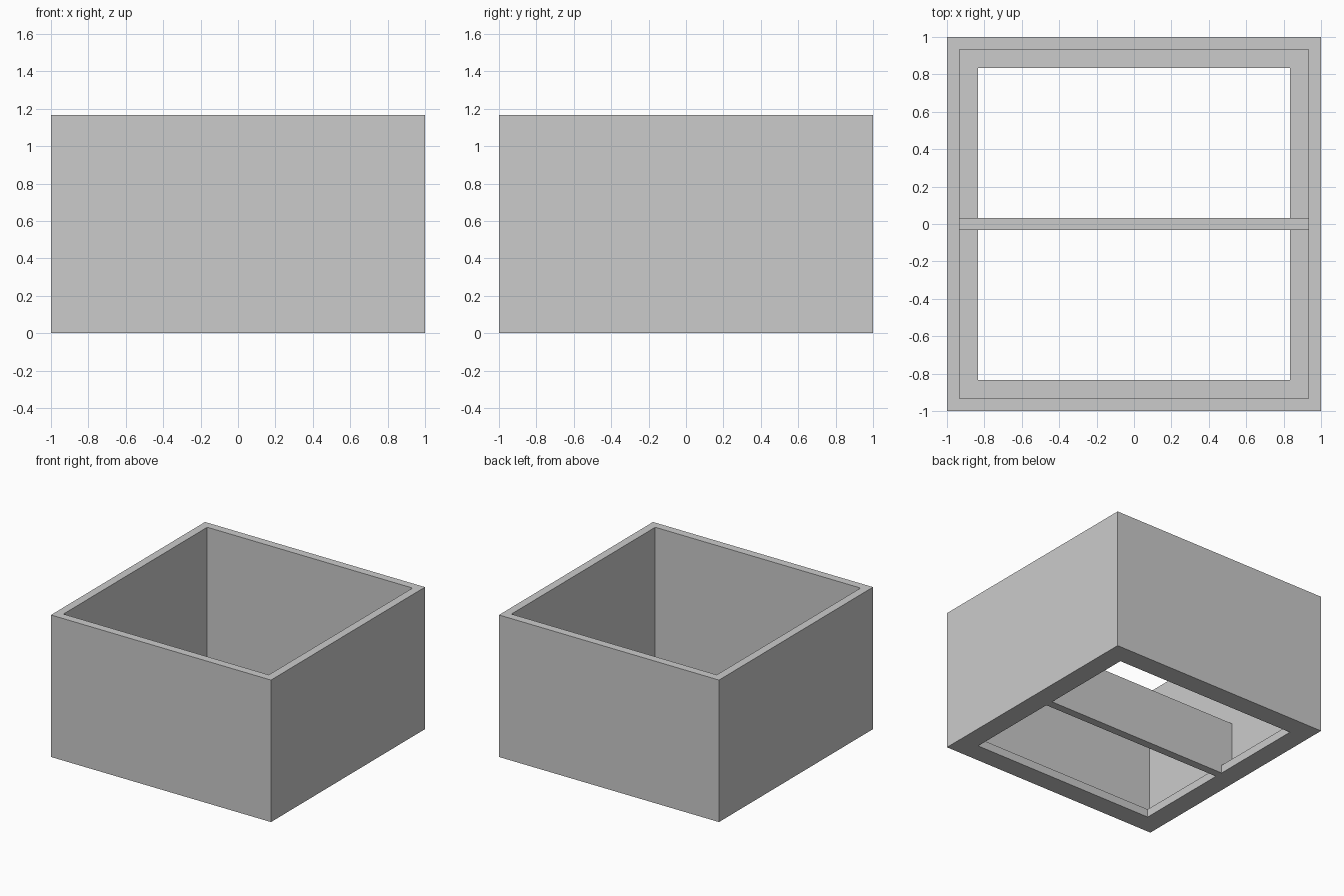
import bpy, bmesh

cube = bpy.data.objects.get("Cube")
if cube:
    bpy.data.objects.remove(cube, do_unlink=True)

UNIT = 1 / 15                # wall thickness
OUTER = 1.0
INNER = OUTER - UNIT
OPENING = OUTER - 2.5 * UNIT
HEIGHT = 17.5 * UNIT
DIVIDER_HEIGHT = 7 * UNIT

grey = bpy.data.materials.new("plain grey")
grey.use_nodes = True
colour = (0.6, 0.6, 0.6, 1)
grey.diffuse_color = colour
grey.node_tree.nodes["Principled BSDF"].inputs["Base Color"].default_value = colour


def finish(bm, name):
    bmesh.ops.recalc_face_normals(bm, faces=bm.faces)
    mesh = bpy.data.meshes.new(name)
    bm.to_mesh(mesh)
    bm.free()
    mesh.materials.append(grey)
    obj = bpy.data.objects.new(name, mesh)
    bpy.context.collection.objects.link(obj)
    return obj


# Box walls with an inward bottom ledge: a closed profile swept around a square
bm = bmesh.new()
profile = [(OUTER, 0), (OUTER, HEIGHT), (INNER, HEIGHT),
           (INNER, UNIT), (OPENING, UNIT), (OPENING, 0)]
corners = [(-1, -1), (1, -1), (1, 1), (-1, 1)]
rings = [[bm.verts.new((sx * r, sy * r, z)) for sx, sy in corners] for r, z in profile]
for i, ring in enumerate(rings):
    following = rings[(i + 1) % len(rings)]
    for k in range(4):
        n = (k + 1) % 4
        bm.faces.new((ring[k], ring[n], following[n], following[k]))
finish(bm, "box_walls")

# Central divider, notched at both ends to sit over the ledge
bm = bmesh.new()
half = [(OPENING, 0), (OPENING, UNIT), (INNER, UNIT), (INNER, DIVIDER_HEIGHT)]
outline = half + [(-x, z) for x, z in reversed(half)]
face = bm.faces.new([bm.verts.new((x, -UNIT / 2, z)) for x, z in outline])
side = bmesh.ops.extrude_face_region(bm, geom=[face])
moved = [v for v in side["geom"] if isinstance(v, bmesh.types.BMVert)]
bmesh.ops.translate(bm, verts=moved, vec=(0, UNIT, 0))
finish(bm, "divider")
